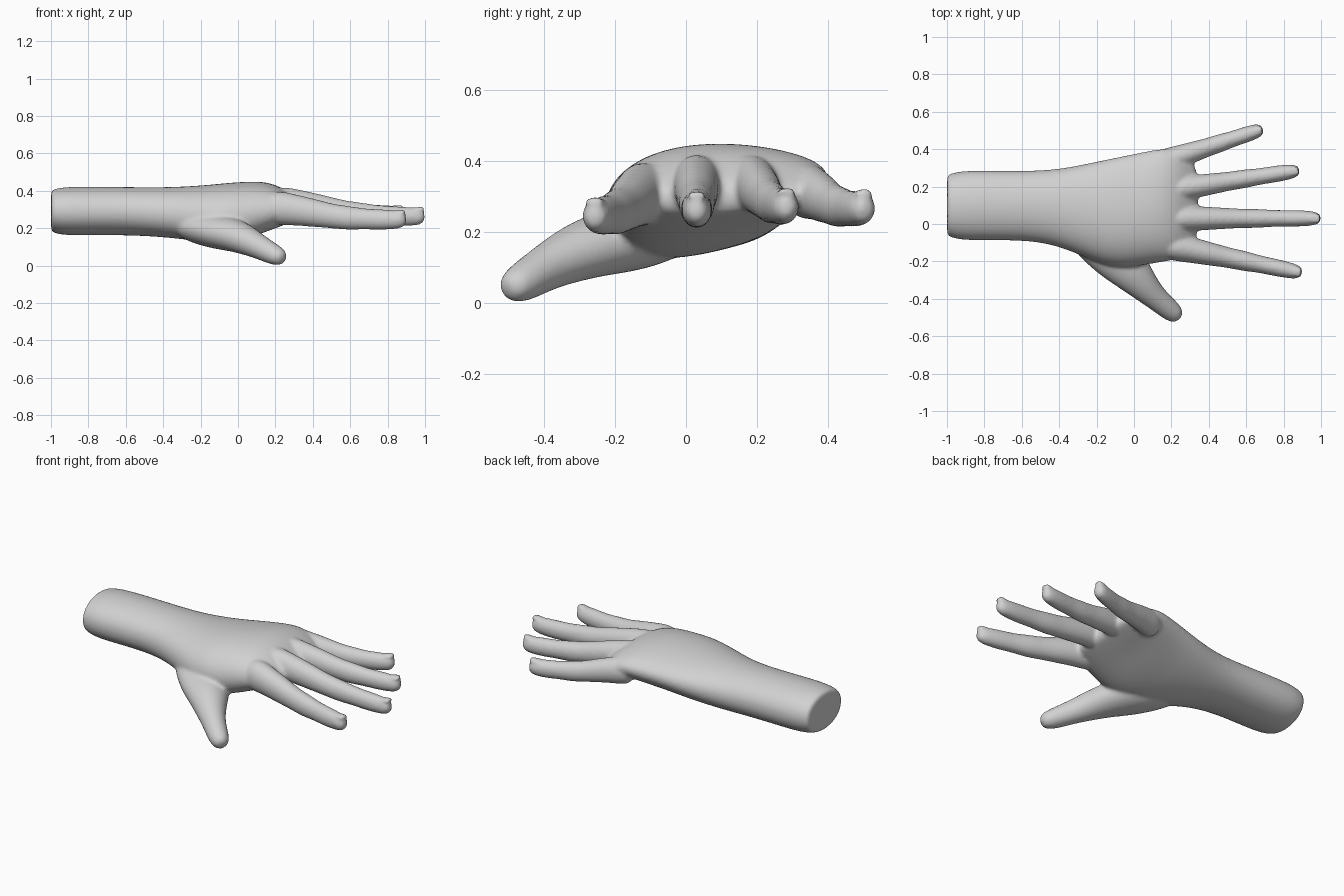
import bpy, math
from mathutils import Vector

if "Cube" in bpy.data.objects:
    bpy.data.objects.remove(bpy.data.objects["Cube"])

skin = bpy.data.materials.new("plain grey")
skin.use_nodes = True
skin.diffuse_color = (0.64, 0.64, 0.64, 1)
skin.node_tree.nodes["Principled BSDF"].inputs["Base Color"].default_value = (0.64, 0.64, 0.64, 1)

SIDES = 16


def loft(name, rings):
    """Skin a list of closed rings, cap both ends and smooth the result."""
    verts = [p for r in rings for p in r]
    faces = [tuple(reversed(range(SIDES))),
             tuple(range(len(verts) - SIDES, len(verts)))]
    for k in range(len(rings) - 1):
        for i in range(SIDES):
            a, b = k * SIDES + i, k * SIDES + (i + 1) % SIDES
            faces.append((a, b, b + SIDES, a + SIDES))
    mesh = bpy.data.meshes.new(name)
    mesh.from_pydata(verts, [], faces)
    mesh.materials.append(skin)
    ob = bpy.data.objects.new(name, mesh)
    bpy.context.collection.objects.link(ob)
    sub = ob.modifiers.new("round", 'SUBSURF')
    sub.levels = sub.render_levels = 2
    bpy.context.view_layer.objects.active = ob
    bpy.ops.object.modifier_apply(modifier=sub.name)
    return ob


def palm_ring(x, y0, y1, bottom, top, tilt):
    """Flattened oval across the arm; the tilt lowers its underside at the thumb."""
    ring = []
    for i in range(SIDES):
        a = 2 * math.pi * i / SIDES
        c, s = math.cos(a), math.sin(a)
        s = math.copysign(abs(s) ** 0.9, s)
        ring.append((x, (y0 + y1) / 2 + (y1 - y0) / 2 * c,
                     (bottom + top) / 2 + tilt * c * (1 - s) / 2
                     + (top - bottom) / 2 * s))
    return ring


def tube(name, path):
    """Digit through (x, y, z, half width, half height) stations."""
    pts = [Vector(p[:3]) for p in path]
    rings = []
    for k, p in enumerate(path):
        d = (pts[min(k + 1, len(pts) - 1)] - pts[max(k - 1, 0)]).normalized()
        side = Vector((0, 0, 1)).cross(d).normalized()
        up = d.cross(side)
        rings.append([pts[k] + side * math.cos(a) * p[3] + up * math.sin(a) * p[4]
                      for a in (2 * math.pi * i / SIDES for i in range(SIDES))])
    return loft(name, rings)


# Forearm, wrist and palm
parts = [loft("hand", [palm_ring(*r) for r in (
    (-1.0, -0.06, 0.26, 0.185, 0.4, 0),
    (-0.995, -0.068, 0.267, 0.178, 0.407, 0),
    (-0.96, -0.082, 0.28, 0.165, 0.418, 0),
    (-0.88, -0.094, 0.292, 0.157, 0.426, 0),
    (-0.6, -0.088, 0.286, 0.162, 0.423, 0),
    (-0.4, -0.118, 0.295, 0.15, 0.42, 0.01),
    (-0.2, -0.215, 0.34, 0.135, 0.43, 0.06),
    (-0.08, -0.245, 0.365, 0.14, 0.443, 0.085),
    (0.04, -0.23, 0.39, 0.16, 0.452, 0.085),
    (0.14, -0.21, 0.41, 0.19, 0.453, 0.07),
    (0.23, -0.2, 0.41, 0.215, 0.425, 0.04),
    (0.3, -0.15, 0.36, 0.24, 0.37, 0.02),
    (0.345, -0.09, 0.3, 0.26, 0.33, 0.01))])]

# Fingers: knuckle and tip centres, with base and tip half widths
fingers = {
    "index_finger": ((0.14, -0.105, 0.315), (0.9, -0.262, 0.24), 0.086, 0.038),
    "middle_finger": ((0.16, 0.03, 0.345), (1.0, 0.03, 0.255), 0.08, 0.037),
    "ring_finger": ((0.16, 0.175, 0.345), (0.885, 0.287, 0.265), 0.076, 0.037),
    "little_finger": ((0.12, 0.32, 0.322), (0.69, 0.508, 0.262), 0.075, 0.036),
}
# Fraction along the finger, padding of the joints, sag of the centre line
profile = ((0, 1, 0), (0.2, 1, 0), (0.36, 1.02, -0.008), (0.48, 0.97, -0.015),
           (0.6, 1.08, -0.016), (0.7, 1.0, -0.013), (0.82, 1.14, -0.008),
           (0.92, 1.14, 0), (0.975, 0.95, 0.002), (1, 0.45, 0.003))
for name, (start, tip, w0, w1) in fingers.items():
    a, b = Vector(start), Vector(tip)
    stations = []
    for t, pad, sag in profile:
        p = a.lerp(b, t)
        w = (w0 + (w1 - w0) * min(1, t * 1.1) ** 0.75) * pad
        stations.append((p.x, p.y, p.z + sag, w, w * 1.2))
    parts.append(tube(name, stations))
    # Fingernail lifting slightly at the tip
    d = (b - a).normalized()
    nail = [b + d * s + Vector((0, 0, h)) for s, h in
            ((-0.085, 0.03), (-0.05, 0.041), (-0.015, 0.046), (-0.004, 0.047))]
    parts.append(tube(name + "_nail", [(*p, 0.027, 0.012) for p in nail]))

# Thumb with its fleshy base
parts.append(tube("thumb", [
    (-0.34, 0.0, 0.235, 0.08, 0.06), (-0.22, -0.07, 0.205, 0.13, 0.09),
    (-0.1, -0.165, 0.18, 0.14, 0.095), (-0.02, -0.25, 0.163, 0.115, 0.09),
    (0.045, -0.325, 0.135, 0.088, 0.08), (0.115, -0.395, 0.1, 0.066, 0.066),
    (0.18, -0.45, 0.065, 0.06, 0.059), (0.222, -0.484, 0.046, 0.052, 0.05),
    (0.245, -0.505, 0.037, 0.028, 0.028)]))

# Fuse everything into one continuous skin
bpy.ops.object.select_all(action='DESELECT')
for ob in parts:
    ob.select_set(True)
hand = parts[0]
bpy.context.view_layer.objects.active = hand
bpy.ops.object.join()
fuse = hand.modifiers.new("fuse", 'REMESH')
fuse.mode = 'VOXEL'
fuse.voxel_size = 0.01
fuse.use_smooth_shade = True
soft = hand.modifiers.new("soften", 'SMOOTH')
soft.factor = 0.5
soft.iterations = 6
for m in (fuse, soft):
    bpy.ops.object.modifier_apply(modifier=m.name)
bpy.ops.object.shade_smooth()
